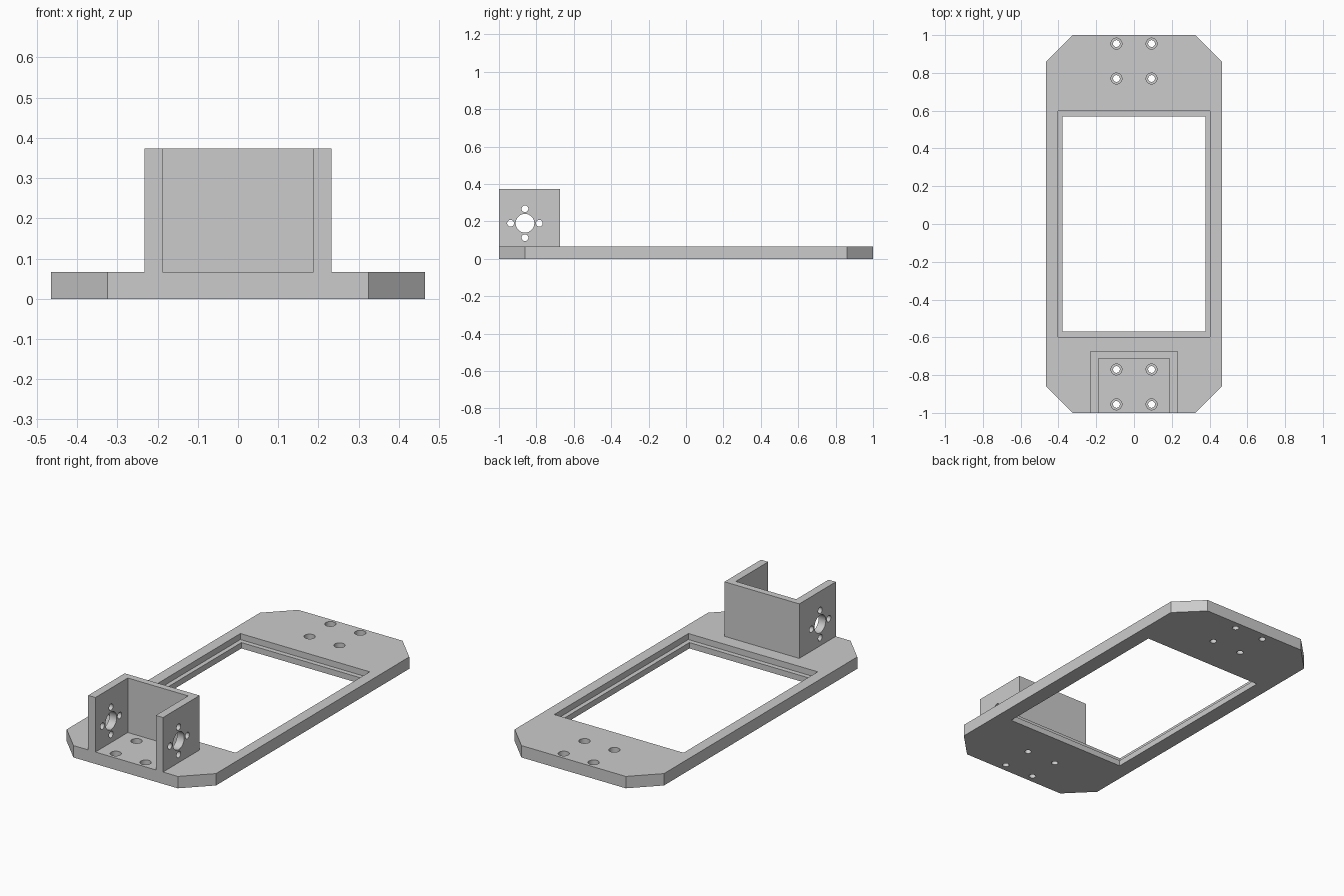
import bpy, bmesh, math
from mathutils import Matrix

old = bpy.data.objects.get("Cube")
if old:
    bpy.data.objects.remove(old, do_unlink=True)

grey = bpy.data.materials.new("light grey")
grey.use_nodes = True
COLOUR = (0.6, 0.6, 0.6, 1)
grey.diffuse_color = COLOUR
grey.node_tree.nodes["Principled BSDF"].inputs["Base Color"].default_value = COLOUR

THICK = 0.067     # plate thickness
STEP = 0.033      # height of the window ledge and counterbore floors


def finish(name, bm):
    """Turn a bmesh into an object in the scene."""
    bmesh.ops.recalc_face_normals(bm, faces=bm.faces)
    mesh = bpy.data.meshes.new(name)
    bm.to_mesh(mesh)
    bm.free()
    mesh.materials.append(grey)
    obj = bpy.data.objects.new(name, mesh)
    bpy.context.scene.collection.objects.link(obj)
    return obj


def prism(name, outline, z0, z1):
    """Extrude a closed xy outline from z0 to z1."""
    bm = bmesh.new()
    face = bm.faces.new([bm.verts.new((x, y, z0)) for x, y in outline])
    top = bmesh.ops.extrude_face_region(bm, geom=[face])["geom"]
    moved = [v for v in top if isinstance(v, bmesh.types.BMVert)]
    bmesh.ops.translate(bm, verts=moved, vec=(0, 0, z1 - z0))
    return finish(name, bm)


def box(name, hx, hy, z0, z1):
    return prism(name, [(-hx, -hy), (hx, -hy), (hx, hy), (-hx, hy)], z0, z1)


def rod(name, centre, radius, length, axis="Z"):
    turn = Matrix.Rotation(math.pi / 2, 4, "Y") if axis == "X" else Matrix()
    bm = bmesh.new()
    bmesh.ops.create_cone(bm, cap_ends=True, segments=32, radius1=radius,
                          radius2=radius, depth=length,
                          matrix=Matrix.Translation(centre) @ turn)
    return finish(name, bm)


def combine(target, tool, operation="DIFFERENCE"):
    """Apply a boolean to the target and discard the tool."""
    tool.hide_render = True
    mod = target.modifiers.new("boolean", "BOOLEAN")
    mod.operation, mod.solver, mod.object = operation, "EXACT", tool
    bpy.context.view_layer.update()
    graph = bpy.context.evaluated_depsgraph_get()
    result = bpy.data.meshes.new_from_object(target.evaluated_get(graph))
    target.modifiers.clear()
    target.data = result
    bpy.data.objects.remove(tool, do_unlink=True)


# Base plate with chamfered corners
W, L, CX, CY = 0.465, 1.0, 0.325, 0.86
plate = prism("base_plate", [(-CX, -L), (CX, -L), (W, -CY), (W, CY),
                             (CX, L), (-CX, L), (-W, CY), (-W, -CY)], 0, THICK)

# U-shaped bracket, open to the front
OX, IX, BACK, INNER = 0.233, 0.188, -0.675, -0.712
bracket = prism("bracket", [(-OX, -L), (-IX, -L), (-IX, INNER), (IX, INNER),
                            (IX, -L), (OX, -L), (OX, BACK), (-OX, BACK)],
                STEP, 0.374)

# Shaft hole and four screw holes through both bracket walls
SY, SZ, RING = -0.861, 0.19, 0.077
combine(bracket, rod("shaft_cutter", (0, SY, SZ), 0.05, 1, "X"))
for i in range(4):
    a = i * math.pi / 2
    centre = (0, SY + RING * math.cos(a), SZ + RING * math.sin(a))
    combine(bracket, rod("screw_cutter", centre, 0.018, 1, "X"))

combine(plate, bracket, "UNION")

# Window with a ledge around it
combine(plate, box("window_cutter", 0.378, 0.57, -0.1, 0.2))
combine(plate, box("ledge_cutter", 0.403, 0.597, STEP, 0.2))

# Counterbored mounting holes at both ends
for x in (-0.093, 0.093):
    for y in (-0.955, -0.77, 0.77, 0.955):
        combine(plate, rod("hole_cutter", (x, y, 0), 0.018, 0.3))
        combine(plate, rod("bore_cutter", (x, y, STEP + 0.05), 0.029, 0.1))

plate.name = "frame_with_bracket"
bpy.ops.object.select_all(action="DESELECT")
plate.select_set(True)
bpy.context.view_layer.objects.active = plate
bpy.ops.object.shade_smooth_by_angle(angle=math.radians(30))
